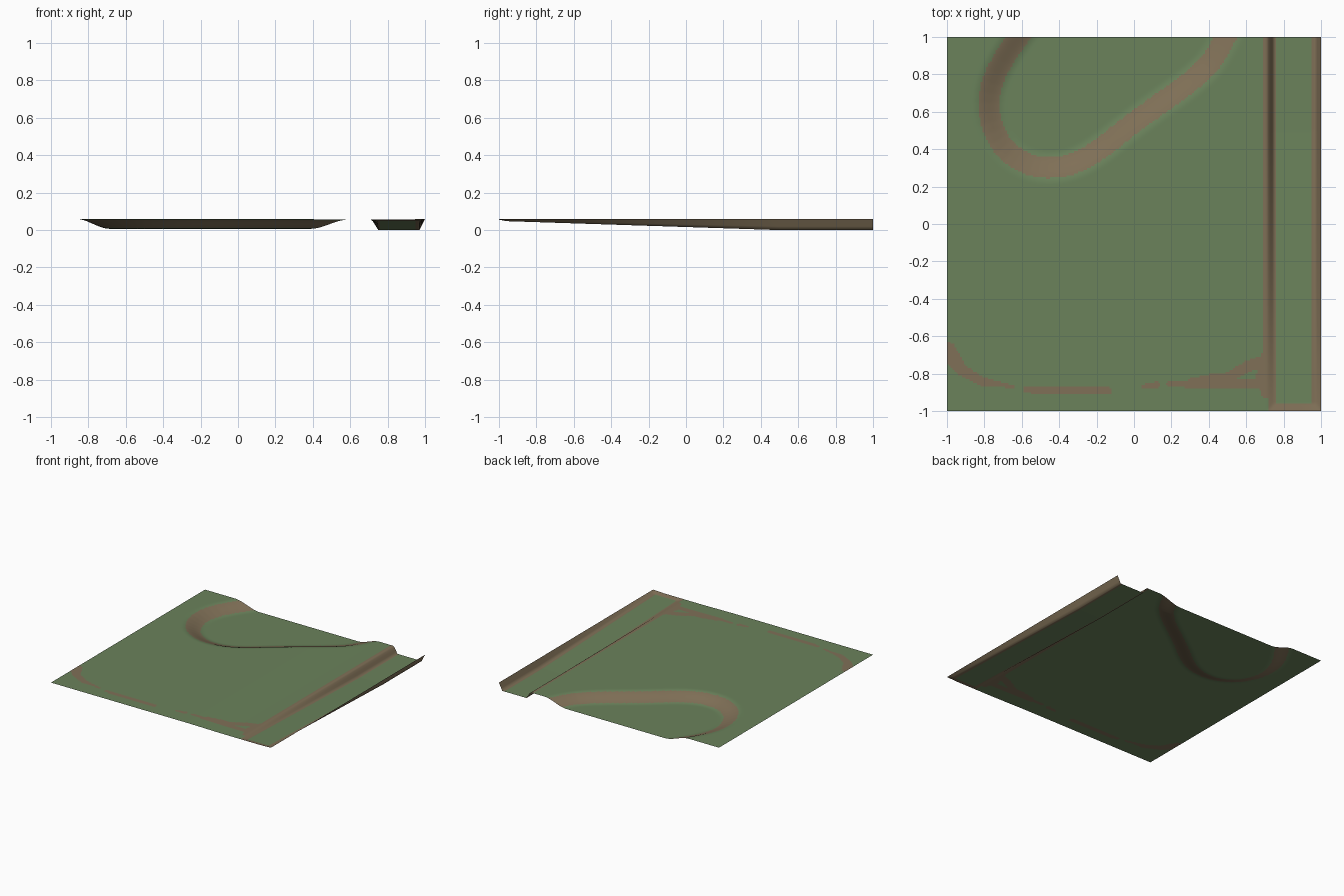
import bpy, bmesh
from mathutils import Vector

cube = bpy.data.objects.get("Cube")
if cube:
    bpy.data.objects.remove(cube, do_unlink=True)


def material(name, colour):
    m = bpy.data.materials.new(name)
    m.use_nodes = True
    m.diffuse_color = colour
    m.node_tree.nodes["Principled BSDF"].inputs["Base Color"].default_value = colour
    return m


def ramp(v, a, b):
    return max(0.0, min(1.0, (v - a) / (b - a)))


def smooth(v, a, b):
    t = ramp(v, a, b)
    return t * t * (3 - 2 * t)


def rounded(points):
    """Cut the corners of an open path to round it."""
    points = [Vector(p) for p in points]
    for _ in range(2):
        out = [points[0]]
        for a, b in zip(points, points[1:]):
            out += [a.lerp(b, 0.25), a.lerp(b, 0.75)]
        points = out + [points[-1]]
    return points


def gap(p, path):
    """Distance from p to a path; a third coordinate is the path's half width."""
    best = 9.0
    for a, b in zip(path, path[1:]):
        a2, d = a.xy, b.xy - a.xy
        t = max(0.0, min(1.0, (p - a2).dot(d) / d.length_squared))
        width = (a.z + (b.z - a.z) * t) if len(a) == 3 else 0.0
        best = min(best, (p - a2 - d * t).length - width)
    return best


def inside(p, path):
    hit = False
    for a, b in zip(path, path[-1:] + path[:-1]):
        if (a.y > p.y) != (b.y > p.y):
            if p.x < a.x + (b.x - a.x) * (p.y - a.y) / (b.y - a.y):
                hit = not hit
    return hit


# Middle line of the basin's bank
bank = rounded([(-0.53, 1.12), (-0.74, 0.83), (-0.79, 0.62), (-0.72, 0.42),
                (-0.57, 0.31), (-0.40, 0.295), (-0.23, 0.36), (0.0, 0.545),
                (0.36, 0.80), (0.45, 0.92), (0.55, 1.12)])

# Bare earth patches along the front: x, y, half width
patches = [[Vector(p) for p in path] for path in (
    [(-1, -0.68, 0.05), (-0.92, -0.78, 0.03), (-0.82, -0.84, 0.025), (-0.65, -0.87, 0.008)],
    [(-0.58, -0.885, 0.012), (-0.5, -0.893, 0.022), (-0.14, -0.893, 0.022)],
    [(0.05, -0.868, 0.01), (0.12, -0.86, 0.018)],
    [(0.19, -0.855, 0.016), (0.4, -0.86, 0.022), (0.68, -0.855, 0.03)],
    [(0.3, -0.84, 0.015), (0.4, -0.82, 0.015), (0.5, -0.82, 0.025), (0.6, -0.765, 0.03), (0.7, -0.73, 0.03)],
    [(0.69, -0.7, 0.01), (0.69, -0.82, 0.04), (0.72, -0.96, 0.02)],
)]


def bank_distance(p):
    if p.y < 0.1 or p.x > 0.72:
        return -1.0
    d = gap(p, bank)
    return d if inside(p, bank) else -d


def height(p):
    ground = 0.065 - 0.004 * smooth(p.x, 0.2, 0.6) * (1 - ramp(p.x, 0.9, 1))
    basin = smooth(bank_distance(p), -0.09, 0.09)
    floor = 0.053 - 0.048 * ramp(p.y, -0.97, 0.5)
    channel = min(ramp(p.x, 0.715, 0.75), ramp(1 - p.x, 0, 0.03), ramp(p.y, -1, -0.96))
    z = ground + (0.012 - ground) * basin
    return z + (floor - z) * channel


def is_earth(p):
    if 0.69 < p.x < 0.755 or p.x > 0.945 and p.y > -0.99:
        return p.y > -0.93 or p.x > 0.72
    if p.x > 0.72:
        return p.y < -0.955
    if p.y < -0.55:
        return any(gap(p, path) < 0 for path in patches)
    return abs(bank_distance(p)) < 0.056


# Terrain sheet
bm = bmesh.new()
bmesh.ops.create_grid(bm, x_segments=200, y_segments=200, size=1)
for f in bm.faces:
    f.material_index = int(is_earth(f.calc_center_median().xy))
    f.smooth = True
for v in bm.verts:
    v.co.z = height(v.co.xy)
lowest = min(v.co.z for v in bm.verts)
for v in bm.verts:
    v.co.z -= lowest

mesh = bpy.data.meshes.new("terrain")
bm.to_mesh(mesh)
bm.free()
mesh.materials.append(material("grass green", (0.145, 0.225, 0.105, 1)))
mesh.materials.append(material("earth brown", (0.215, 0.162, 0.095, 1)))
terrain = bpy.data.objects.new("terrain", mesh)
bpy.context.collection.objects.link(terrain)
